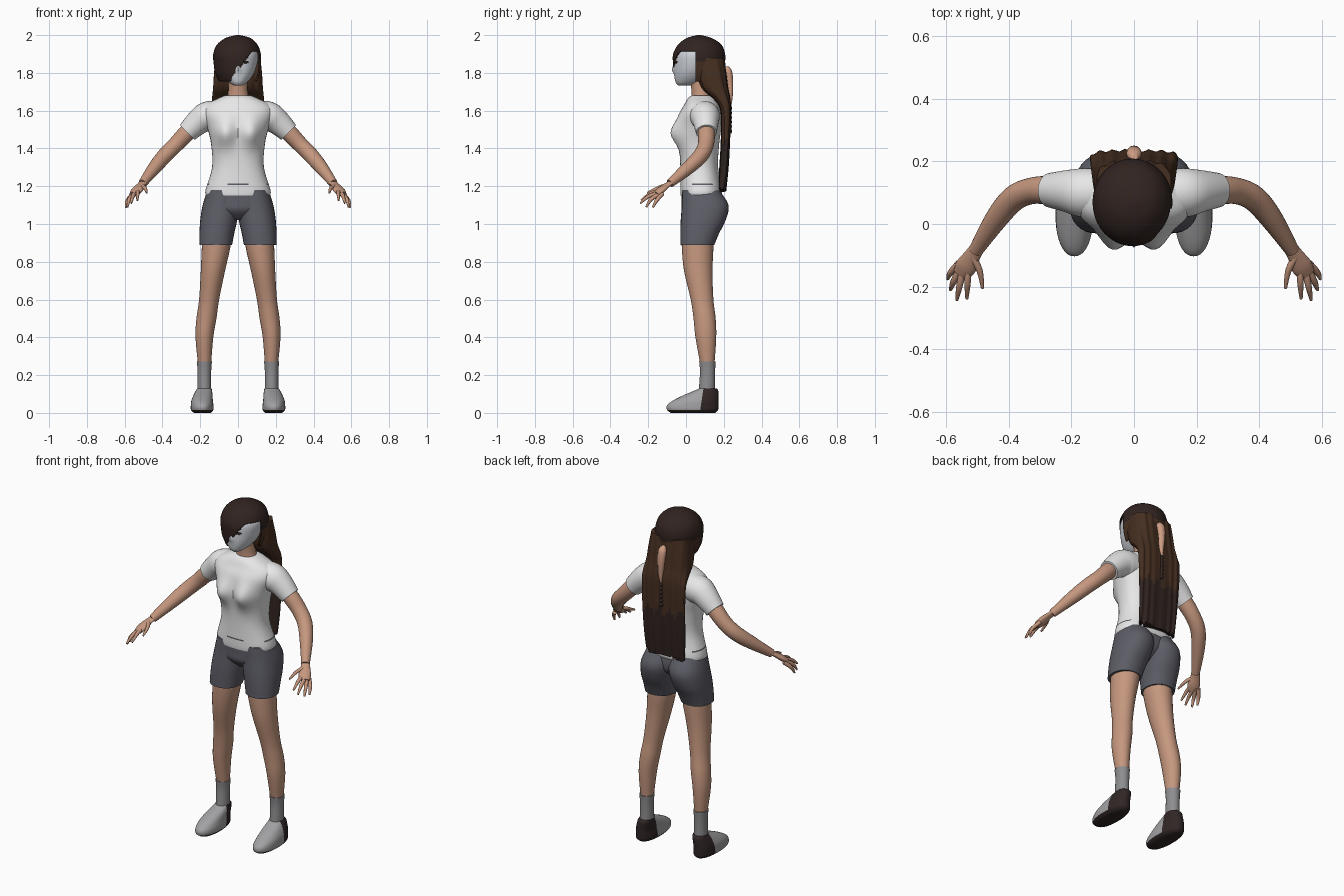
import bpy, bmesh, math
from mathutils import Vector

old = bpy.data.objects.get("Cube")
if old:
    bpy.data.objects.remove(old, do_unlink=True)


def material(name, r, g, b):
    mat = bpy.data.materials.new(name)
    mat.use_nodes = True
    mat.diffuse_color = (r, g, b, 1)
    shader = mat.node_tree.nodes["Principled BSDF"]
    shader.inputs["Base Color"].default_value = (r, g, b, 1)
    shader.inputs["Roughness"].default_value = 0.8
    return mat


SKIN = material("skin", .56, .31, .21)
FACE = material("pale face", .62, .65, .69)
SHIRT = material("white cotton", .82, .82, .82)
SHORTS = material("slate cloth", .11, .11, .135)
SOCK = material("grey sock", .27, .27, .28)
SHOE = material("light grey canvas", .36, .36, .37)
HEEL = material("dark leather", .03, .019, .019)
DARK = material("dark hair", .03, .017, .014)
BROWN = material("brown hair", .06, .028, .015)
RIBBON = material("peach ribbon", .62, .34, .23)


def refine(rows, steps):
    """Smooth Catmull-Rom interpolation between rows of numbers."""
    out = []
    for i in range(len(rows) - 1):
        quad = [rows[max(0, min(len(rows) - 1, i + k))] for k in (-1, 0, 1, 2)]
        for s in range(steps):
            t = s / steps
            out.append([b + .5 * t * (c - a + t * (2*a - 5*b + 4*c - d + t * (3*(b - c) + d - a)))
                        for a, b, c, d in zip(*quad)])
    return out + [list(rows[-1])]


def skin_rings(rings, caps=True):
    """Bridge rings of points into a closed surface."""
    bm = bmesh.new()
    loops = [[bm.verts.new(p) for p in ring] for ring in rings]
    for low, high in zip(loops, loops[1:]):
        for i in range(len(low)):
            j = (i + 1) % len(low)
            bm.faces.new((low[i], low[j], high[j], high[i]))
    if caps:
        bm.faces.new(loops[0][::-1])
        bm.faces.new(loops[-1])
    return bm


def stack(rows, n=32, power=2, steps=4, caps=True):
    """Level rings; each row is height, centre x, half width, front y, back y."""
    rings = []
    for z, cx, rx, front, back in refine(rows, steps):
        ring = []
        for i in range(n):
            c, s = (math.cos(2 * math.pi * i / n), math.sin(2 * math.pi * i / n))
            c, s = (math.copysign(abs(v) ** (2 / power), v) for v in (c, s))
            ring.append((cx + rx * c, (front + back) / 2 + (back - front) / 2 * s, z))
        rings.append(ring)
    return skin_rings(rings, caps)


def tube(rows, n=16, flat=1.0, steps=4):
    """Round tube; each row is x, y, z, radius."""
    rows = refine(rows, steps)
    points = [Vector(r[:3]) for r in rows]
    rings = []
    for i, p in enumerate(points):
        along = (points[min(i + 1, len(points) - 1)] - points[max(i - 1, 0)]).normalized()
        side = along.cross(Vector((0, 0, 1))).normalized()
        up = side.cross(along)
        rings.append([p + rows[i][3] * (side * math.cos(a) + up * math.sin(a) * flat)
                      for a in (2 * math.pi * k / n for k in range(n))])
    return skin_rings(rings)


def cut(bm, point, normal):
    bmesh.ops.bisect_plane(bm, geom=bm.verts[:] + bm.edges[:] + bm.faces[:],
                           plane_co=point, plane_no=normal)


def finish(bm, name, *mats, rule=None, mirror=False, shell=0):
    bmesh.ops.recalc_face_normals(bm, faces=bm.faces[:])
    if rule:
        for f in bm.faces:
            f.material_index = int(rule(f.calc_center_median()))
    mesh = bpy.data.meshes.new(name)
    bm.to_mesh(mesh)
    bm.free()
    for mat in mats:
        mesh.materials.append(mat)
    obj = bpy.data.objects.new(name, mesh)
    bpy.context.collection.objects.link(obj)
    bpy.ops.object.select_all(action='DESELECT')
    obj.select_set(True)
    bpy.context.view_layer.objects.active = obj
    bpy.ops.object.shade_smooth_by_angle(angle=math.radians(50))
    if shell:
        solid = obj.modifiers.new("thickness", 'SOLIDIFY')
        solid.thickness, solid.offset = shell, -1
    if mirror:
        obj.modifiers.new("mirror", 'MIRROR')
    return obj


# Shirt body with shaped bust and small slits above the hem
bm = stack([(1.15, 0, .168, -.028, .185), (1.18, 0, .172, -.03, .19), (1.3, 0, .137, -.03, .17),
            (1.42, 0, .142, -.035, .175), (1.5, 0, .16, -.04, .185), (1.58, 0, .185, -.035, .185),
            (1.63, 0, .17, -.01, .175), (1.665, 0, .105, .01, .155), (1.68, 0, .07, .03, .135)],
           n=64, power=2.3)
for v in bm.verts:
    if v.co.y < .05:
        bust = ((abs(v.co.x) - .07) / .055) ** 2 + ((v.co.z - 1.48) / .07) ** 2
        v.co.y -= .05 * math.exp(-bust)
for z in (1.206, 1.214):
    cut(bm, (0, 0, z), (0, 0, 1))
finish(bm, "shirt_body", SHIRT, SHORTS, rule=lambda c: 1.206 < c.z < 1.214 and (
    (c.y < 0 and .01 < abs(c.x) < .05) or .03 < c.y < .14))

# Sleeves
finish(tube([(.09, .1, 1.575, .075), (.16, .1, 1.57, .079), (.21, .105, 1.54, .068),
             (.268, .108, 1.485, .055)], n=28), "sleeves", SHIRT, mirror=True)

# Arms, palms and fingers
finish(tube([(.2, .105, 1.55, .04), (.27, .108, 1.483, .045), (.33, .105, 1.42, .042),
             (.385, .08, 1.365, .041), (.44, .015, 1.3, .036), (.505, -.085, 1.215, .023)],
            n=24), "arms", SKIN, mirror=True)
finish(tube([(.495, -.07, 1.228, .022), (.515, -.1, 1.205, .026), (.535, -.135, 1.178, .034),
             (.55, -.16, 1.158, .028)], flat=.5), "palms", SKIN, mirror=True)
fingers = {
    "thumbs": ((.515, -.105, 1.205), (.492, -.15, 1.19), (.483, -.205, 1.165)),
    "index_fingers": ((.53, -.14, 1.175), (.531, -.19, 1.16), (.533, -.238, 1.125)),
    "middle_fingers": ((.545, -.145, 1.165), (.557, -.2, 1.145), (.565, -.242, 1.11)),
    "ring_fingers": ((.553, -.14, 1.16), (.576, -.185, 1.13), (.585, -.21, 1.09)),
    "little_fingers": ((.557, -.125, 1.16), (.585, -.155, 1.125), (.594, -.175, 1.088)),
}
for name, path in fingers.items():
    radii = (.012, .01, .005)
    finish(tube([(*p, r) for p, r in zip(path, radii)], n=10), name, SKIN, mirror=True)

# Shorts: one rounded leg per side and a hip section joining them
finish(stack([(.89, .118, .087, -.03, .15), (.95, .112, .092, -.03, .175), (1.02, .102, .098, -.028, .21),
              (1.1, .09, .097, -.022, .225), (1.18, .08, .082, -.02, .175)], power=2.2),
       "shorts_legs", SHORTS, mirror=True)
finish(stack([(1.02, 0, .05, .03, .12), (1.07, 0, .14, -.02, .18), (1.12, 0, .172, -.024, .19),
              (1.17, 0, .165, -.024, .18)], power=2.3), "shorts_hips", SHORTS)

# Legs and socks
finish(stack([(.93, .112, .076, -.022, .145), (.87, .117, .075, -.022, .145), (.75, .133, .064, -.01, .14),
              (.6, .153, .053, .025, .145), (.5, .167, .053, .04, .157), (.4, .178, .047, .05, .16),
              (.25, .177, .034, .077, .15)]), "legs", SKIN, mirror=True)
finish(stack([(.08, .178, .037, .065, .155), (.15, .178, .036, .07, .153), (.22, .178, .036, .074, .154),
              (.272, .178, .04, .07, .157)]), "socks", SOCK, mirror=True)

# Shoes with dark heel counters and soles
bm = stack([(0, .188, .045, -.08, .155), (.015, .19, .059, -.1, .17), (.04, .19, .06, -.1, .172),
            (.065, .19, .057, -.07, .172), (.095, .185, .05, -.01, .172), (.12, .18, .042, .05, .17),
            (.13, .178, .038, .07, .16)], n=40, power=2.2)
cut(bm, (.18, .082, .06), (0, 1, -.15))
cut(bm, (0, 0, .015), (0, 0, 1))
finish(bm, "shoes", SHOE, HEEL, mirror=True,
       rule=lambda c: c.z < .015 or c.y > .073 + .15 * c.z)

# Neck and head, with a small nose
finish(stack([(1.64, 0, .075, .025, .14), (1.69, 0, .053, .03, .13), (1.78, 0, .05, .02, .13)]),
       "neck", SKIN)
bm = stack([(1.733, 0, .022, -.04, .02), (1.75, 0, .048, -.055, .08), (1.79, 0, .08, -.062, .14),
            (1.84, 0, .1, -.062, .17), (1.9, 0, .106, -.057, .18), (1.95, 0, .08, -.025, .15)],
           n=48, power=2.1)
for v in bm.verts:
    if v.co.y < 0:
        v.co.y -= .014 * math.exp(-(v.co.x / .011) ** 2 - ((v.co.z - 1.82) / .018) ** 2)
finish(bm, "head", FACE)

# Eyes and brows as thin dark plates
for name, z, height in (("eyes", 1.857, .007), ("brows", 1.882, .003)):
    bm = bmesh.new()
    bmesh.ops.create_uvsphere(bm, u_segments=16, v_segments=8, radius=1)
    for v in bm.verts:
        x = v.co.x * .017
        v.co = (.04 + x, -.0535 + x * .4 + v.co.y * .004, z + v.co.z * height)
    finish(bm, name, DARK, mirror=True)

# Hair cap with a diagonal fringe sweeping across the face
bm = stack([(1.755, 0, .1, -.05, .18), (1.8, -.003, .118, -.063, .198), (1.85, -.004, .125, -.069, .206),
            (1.9, -.005, .126, -.068, .207), (1.95, -.004, .107, -.042, .187), (1.985, 0, .065, .005, .135),
            (2, 0, .01, .06, .08)], n=56, steps=5)
cut(bm, (0, .05, 0), (0, 1, 0))
cut(bm, (0, 0, 1.915), (0, 0, 1))
cut(bm, (-.04, 0, 1.755), (-1.39, 0, 1))
opening = []
for f in bm.faces:
    c = f.calc_center_median()
    underside = len(f.verts) > 8 and c.z < 1.8
    if underside or (c.y < .05 and c.z < min(1.915, 1.755 + 1.39 * (c.x + .04))):
        opening.append(f)
bmesh.ops.delete(bm, geom=opening, context='FACES')
finish(bm, "hair_cap", DARK, BROWN, shell=.008, rule=lambda c: c.z < 1.86 and c.y > .05)

# Long back hair with strand ridges, ragged tips and darker ends
bm = stack([(1.18, 0, .122, .172, .21), (1.3, 0, .13, .18, .222), (1.45, 0, .136, .188, .23),
            (1.6, 0, .14, .185, .235), (1.66, 0, .138, .15, .232), (1.72, 0, .132, .085, .222),
            (1.8, 0, .127, .06, .212), (1.88, 0, .118, .06, .2)], n=72, power=3.2, steps=6)
for v in bm.verts:
    v.co.y += .004 * math.sin(v.co.x * 160)
    if v.co.z < 1.185:
        v.co.z += .012 * math.sin(v.co.x * 230)
finish(bm, "back_hair", BROWN, DARK, rule=lambda c: c.z < 1.45 + .02 * math.sin(c.x * 90))

# Ribbon at the back of the head and the thin braid below it
finish(stack([(1.615, 0, .004, .23, .238), (1.67, .003, .014, .222, .247), (1.75, 0, .021, .215, .25),
              (1.81, 0, .024, .205, .243), (1.835, 0, .01, .2, .225)], n=16), "ribbon", RIBBON)
braid = [(1.48 + .012 * i, .003 * (-1) ** i, .007 + .005 * (i % 2), .222, .24 + .004 * (i % 2))
         for i in range(13)]
finish(stack(braid, n=12, steps=2), "braid", DARK)
